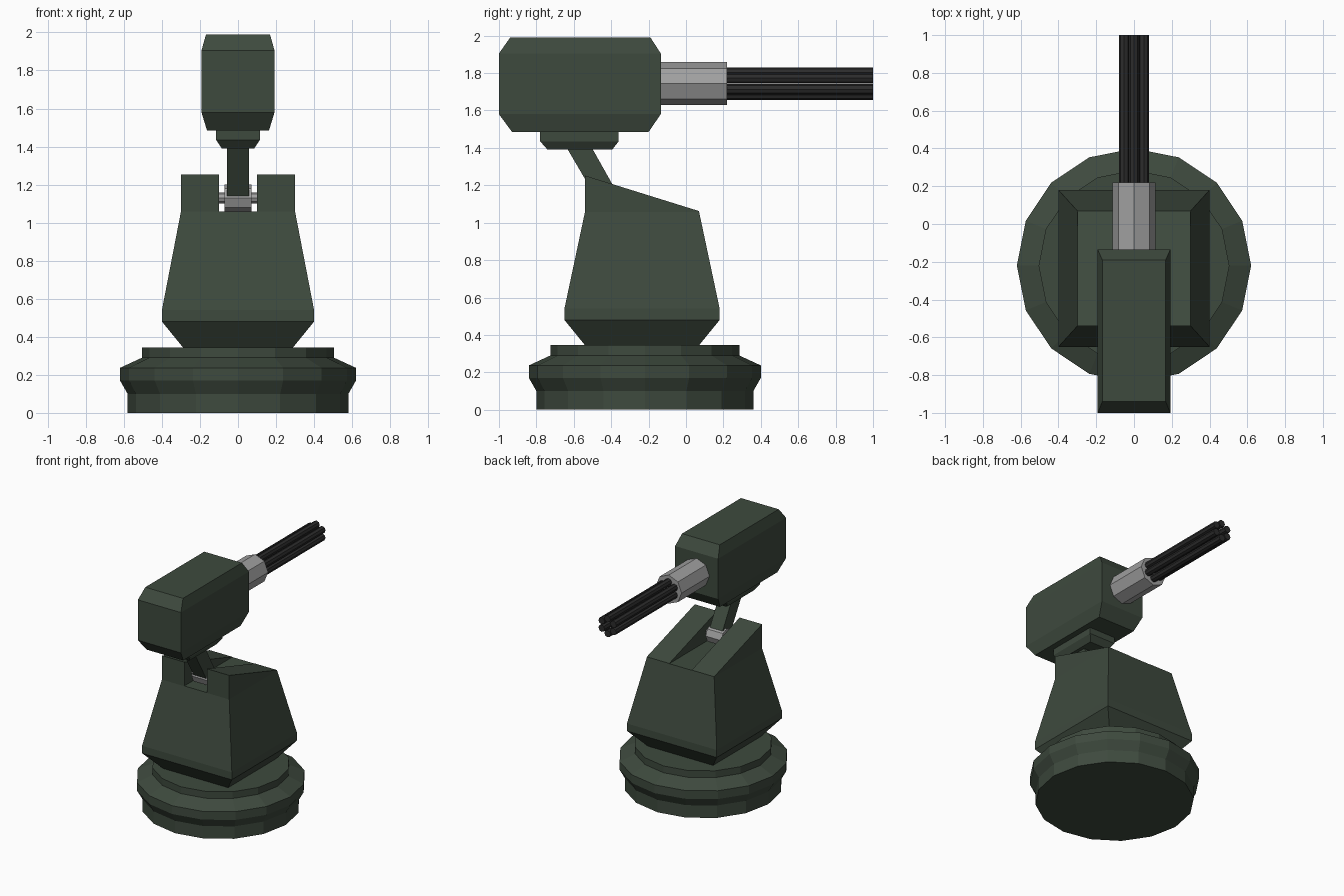
import bpy, bmesh
from math import cos, sin, pi

if "Cube" in bpy.data.objects:
    bpy.data.objects.remove(bpy.data.objects["Cube"])


def material(name, rgb):
    m = bpy.data.materials.new(name)
    m.diffuse_color = (*rgb, 1)
    m.use_nodes = True
    m.node_tree.nodes["Principled BSDF"].inputs["Base Color"].default_value = m.diffuse_color
    return m


GREEN = material("dark_green", (0.048, 0.068, 0.048))
STEEL = material("steel", (0.35, 0.35, 0.35))
BLACK = material("gunmetal", (0.025, 0.025, 0.025))


def loft(name, rings, mat):
    """Join equal-length closed rings of points into a capped solid."""
    bm = bmesh.new()
    loops = [[bm.verts.new(p) for p in ring] for ring in rings]
    n = len(loops[0])
    for a, b in zip(loops, loops[1:]):
        for i in range(n):
            j = (i + 1) % n
            bm.faces.new((a[i], a[j], b[j], b[i]))
    bm.faces.new(loops[0][::-1])
    bm.faces.new(loops[-1])
    bmesh.ops.recalc_face_normals(bm, faces=bm.faces)
    me = bpy.data.meshes.new(name)
    bm.to_mesh(me)
    bm.free()
    me.materials.append(mat)
    ob = bpy.data.objects.new(name, me)
    bpy.context.collection.objects.link(ob)
    return ob


def rect(hx, y0, y1, z0, z1=None):
    """Rectangle ring; z0 at the y0 edge, z1 at the y1 edge."""
    z1 = z0 if z1 is None else z1
    return [(-hx, y0, z0), (hx, y0, z0), (hx, y1, z1), (-hx, y1, z1)]


def circle(n, r):
    return [(r * cos(2 * pi * i / n), r * sin(2 * pi * i / n)) for i in range(n)]


def rod_x(name, n, r, hx, y, z, mat):
    return loft(name, [[(x, y + a, z + b) for a, b in circle(n, r)] for x in (-hx, hx)], mat)


def rod_y(name, n, r, x, z, y0, y1, mat):
    return loft(name, [[(x + a, y, z + b) for a, b in circle(n, r)] for y in (y0, y1)], mat)


# Stepped round base
base = [(0.58, 0), (0.58, 0.10), (0.62, 0.17), (0.62, 0.237), (0.505, 0.29), (0.505, 0.345)]
loft("base", [[(x, y - 0.22, z) for x, y in circle(16, r)] for r, z in base], GREEN)

# Tapered pedestal with sloping top
pedestal = loft("pedestal", [
    rect(0.29, -0.54, 0.07, 0.345),
    rect(0.40, -0.65, 0.18, 0.48),
    rect(0.40, -0.65, 0.18, 0.54),
    rect(0.30, -0.54, 0.07, 1.058),
    rect(0.30, -0.54, 0.07, 1.252, 1.062)], GREEN)

# Slot cut through the pedestal top
cutter = loft("slot_cutter", [rect(0.10, -0.8, 0.4, 1.06), rect(0.10, -0.8, 0.4, 1.5)], GREEN)
cutter.hide_render = True
mod = pedestal.modifiers.new("slot", 'BOOLEAN')
mod.operation = 'DIFFERENCE'
mod.solver = 'EXACT'
mod.object = cutter
bpy.context.view_layer.objects.active = pedestal
bpy.ops.object.modifier_apply(modifier=mod.name)
bpy.data.objects.remove(cutter)

# Hinge in the slot and leaning arm
rod_x("hinge_pin", 8, 0.028, 0.11, -0.42, 1.13, STEEL)
rod_x("hinge_hub", 8, 0.07, 0.07, -0.42, 1.13, STEEL)
arm = [(-0.485, 1.14), (-0.385, 1.19), (-0.52, 1.43), (-0.655, 1.43)]
loft("arm", [[(x, y, z) for y, z in arm] for x in (-0.057, 0.057)], GREEN)

# Mounting plate under the head
loft("mount_plate", [
    rect(0.085, -0.74, -0.395, 1.39),
    rect(0.115, -0.78, -0.36, 1.435),
    rect(0.115, -0.78, -0.36, 1.495)], GREEN)

# Chamfered head
loft("head", [
    rect(0.163, -0.93, -0.20, 1.485),
    rect(0.192, -1.0, -0.135, 1.58),
    rect(0.192, -1.0, -0.135, 1.905),
    rect(0.168, -0.94, -0.19, 1.99)], GREEN)

# Barrel housing and ring of barrels
rod_y("barrel_housing", 8, 0.115, 0, 1.743, -0.15, 0.22, STEEL)
for i in range(6):
    a = pi / 2 + i * pi / 3
    rod_y(f"barrel_{i + 1}", 8, 0.028, 0.06 * cos(a), 1.743 + 0.06 * sin(a), 0.2, 1.0, BLACK)
